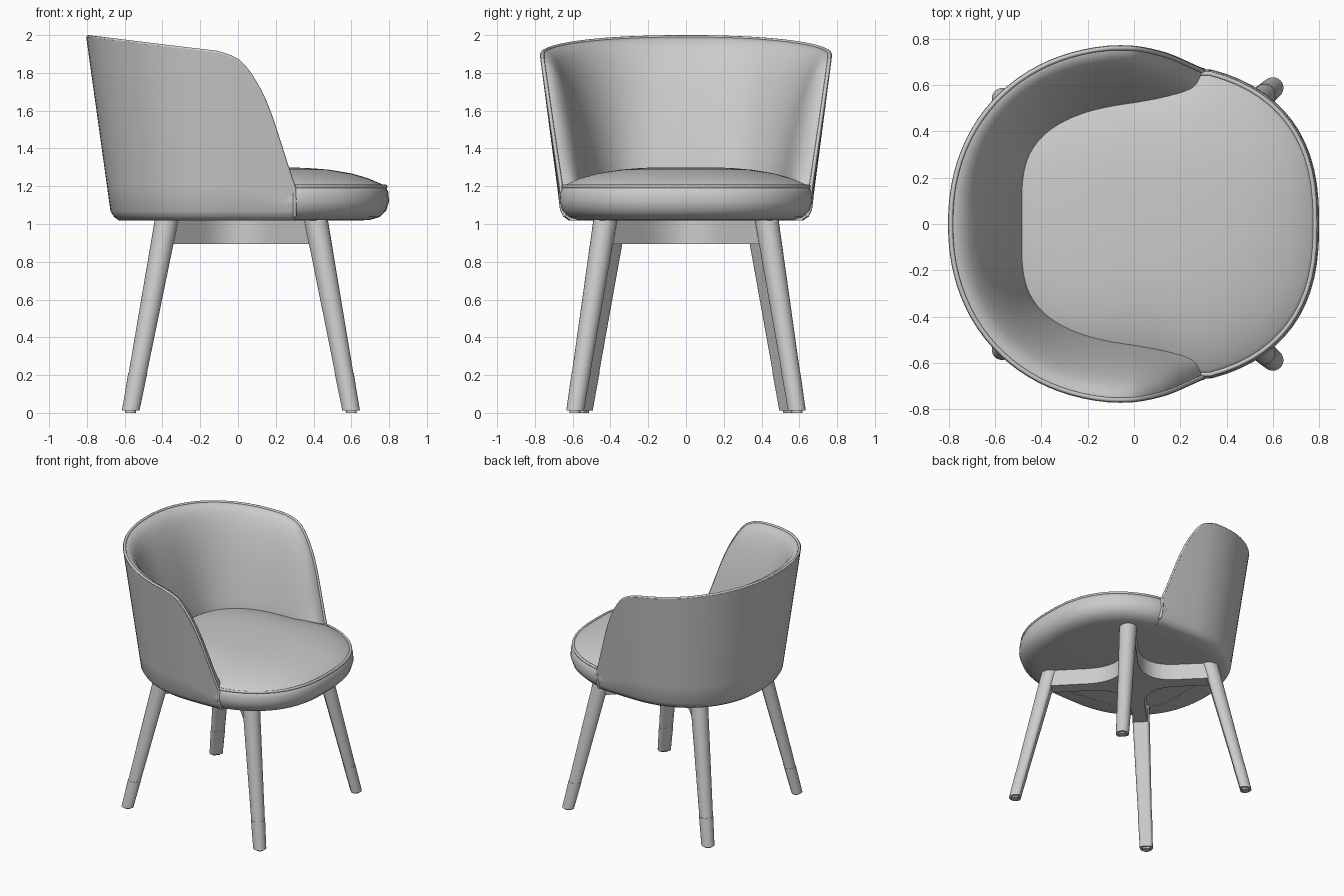
import bpy, bmesh, math
from mathutils import Vector

cube = bpy.data.objects.get("Cube")
if cube:
    bpy.data.objects.remove(cube, do_unlink=True)

grey = bpy.data.materials.new("light_grey")
GREY = (0.6, 0.6, 0.6, 1)
grey.diffuse_color = GREY
grey.use_nodes = True
grey.node_tree.nodes["Principled BSDF"].inputs["Base Color"].default_value = GREY


def make(name, bm, angle=40):
    bmesh.ops.recalc_face_normals(bm, faces=bm.faces)
    mesh = bpy.data.meshes.new(name)
    bm.to_mesh(mesh)
    bm.free()
    mesh.materials.append(grey)
    ob = bpy.data.objects.new(name, mesh)
    bpy.context.collection.objects.link(ob)
    bpy.ops.object.select_all(action="DESELECT")
    ob.select_set(True)
    bpy.context.view_layer.objects.active = ob
    bpy.ops.object.shade_smooth_by_angle(angle=math.radians(angle))
    return ob


def loft(name, loops, angle=40):
    """Skin a row of closed loops and cap both ends."""
    bm = bmesh.new()
    rows = [[bm.verts.new(p) for p in loop] for loop in loops]
    n = len(rows[0])
    for a, b in zip(rows, rows[1:]):
        for i in range(n):
            j = (i + 1) % n
            bm.faces.new((a[i], a[j], b[j], b[i]))
    bm.faces.new(rows[0])
    bm.faces.new(rows[-1])
    return make(name, bm, angle)


def piping(name, points, closed, radius=0.01):
    cu = bpy.data.curves.new(name, "CURVE")
    cu.dimensions = "3D"
    cu.bevel_depth = radius
    cu.bevel_resolution = 2
    cu.use_fill_caps = True
    sp = cu.splines.new("POLY")
    sp.points.add(len(points) - 1)
    for q, p in zip(sp.points, points):
        q.co = (*p, 1)
    sp.use_cyclic_u = closed
    cu.materials.append(grey)
    bpy.context.collection.objects.link(bpy.data.objects.new(name, cu))


def spline(pts, steps):
    """Smooth path through the points."""
    pts = [Vector(p) for p in pts]
    pts = [2 * pts[0] - pts[1]] + pts + [2 * pts[-1] - pts[-2]]
    out = []
    for a, b, c, d in zip(pts, pts[1:], pts[2:], pts[3:]):
        for k in range(steps):
            t = k / steps
            out.append(0.5 * (2 * b + (c - a) * t + (2 * a - 5 * b + 4 * c - d) * t**2
                              + (3 * b - a - 3 * c + d) * t**3))
    return out + [pts[-2]]


def power(v, e):
    return math.copysign(abs(v) ** e, v)


# Backrest shell: front edge and rim of one arm, as x and z
arm = spline([(0.30, 1.19), (0.28, 1.245), (0.255, 1.32), (0.21, 1.46), (0.175, 1.565),
              (0.135, 1.665), (0.09, 1.75), (0.05, 1.81), (0.005, 1.86), (-0.045, 1.89),
              (-0.1, 1.908)], 3)
BASE = 1.018


def rim_z(x):
    return 1.908 + (-0.1 - x) * 0.082 / 0.7


def outer(x, a, z):
    """Outer wall: straight arms in front, rounded half oval behind."""
    k = max(0, (z - 1.03) / 0.97)
    rx, ry = 0.67 + 0.135 * k, 0.66 + 0.128 * k
    tuck = 0.04 * max(0, 1 - (z - BASE) / 0.05) ** 2
    if x > 0:
        return Vector((x, ry - tuck - 0.1 * x * x, z))
    e = 2 / 2.15
    return Vector((-(rx - tuck) * power(math.sin(a), e), (ry - tuck) * power(math.cos(a), e), z))


def inner_foot(x, a):
    """Where the padded inside meets the cushion."""
    if x > 0:
        return Vector((x - 0.02, 0.512 + 0.16 * x + 0.2 * x * x, 1.2))
    fx = -0.475 * power(math.sin(a), 0.78)
    return Vector((fx - 0.02 * math.cos(a), (0.512 + 0.15 * fx) * power(math.cos(a), 0.5), 1.2))


columns = []
for x, z in arm:
    columns.append((x, math.asin(min(1, max(0, -x / 0.79))), z))
start = columns[-1][1]
for i in range(1, 23):
    a = start + (math.pi / 2 - start) * i / 22
    columns.append((-0.8 * math.sin(a), a, rim_z(-0.8 * math.sin(a))))

loops, rim = [], []
for x, a, top in columns:
    loop = [outer(x, a, BASE + h) for h in (0, 0.02, 0.05)]
    loop += [outer(x, a, 1.08 + (top - 1.08) * k / 7) for k in range(1, 8)]
    edge, foot = loop[-1], inner_foot(x, a)
    inward = Vector((foot.x - edge.x, foot.y - edge.y, 0)).normalized()
    lip = edge + inward * 0.025
    rim.append(edge + inward * 0.012)
    for k in range(11):
        t = (k / 10) ** 1.7
        p = lip.lerp(foot, t ** 0.54)
        p.z = top + (min(1.2, top - 0.01) - top) * t
        loop.append(p)
    loop.append(Vector((foot.x, foot.y, BASE)))
    loops.append(loop)


def mirror_y(p):
    return Vector((p.x, -p.y, p.z))


loops += [[mirror_y(p) for p in loop] for loop in reversed(loops[:-1])]
loft("backrest_shell", loops, 50)
rim = [outer(0.30, 0, z) for z in (1.04, 1.08, 1.13)] + rim
piping("backrest_piping", rim + [mirror_y(p) for p in reversed(rim[:-1])], False)


# Seat cushion: stacked outlines
def seat_loop(inset, z, n=72):
    pts = []
    for i in range(n):
        t = math.tau * i / n
        c, s = math.cos(t), math.sin(t)
        e = 2 / 2.5
        rx = 0.8 if c > 0 else 0.6
        x, y = (rx - inset) * power(c, e), (0.7 - inset) * power(s, e)
        if x < 0.3:
            y *= 1 - 0.1 * min(1, (0.3 - x) / 0.2)
        pts.append(Vector((x, y, z)))
    return pts


profile = [(0.16, 1.018), (0.1, 1.022), (0.05, 1.037), (0.015, 1.072), (0, 1.12),
           (0.004, 1.165), (0.015, 1.195), (0.04, 1.212), (0.11, 1.242), (0.2, 1.268),
           (0.32, 1.288), (0.44, 1.297), (0.56, 1.3)]
loft("seat_cushion", [seat_loop(i, z) for i, z in profile], 50)
piping("seat_piping", seat_loop(0.018, 1.198), True)


# Legs: tapered, with a flattened inner side, a foot sleeve and a glide
def leg_loop(foot, top, z, r, n=24):
    c = foot.lerp(top, z / 1.03)
    out = Vector((foot.x, foot.y)).normalized()
    side = Vector((-out.y, out.x))
    pts = []
    for i in range(n):
        t = math.tau * i / n
        d = out * max(math.cos(t), -0.6) * r + side * math.sin(t) * r * 0.95
        pts.append(Vector((c.x + d.x, c.y + d.y, z)))
    return pts


ends = {"front": (Vector((0.6, 0.588, 0)), Vector((0.41, 0.425, 1.03))),
        "back": (Vector((-0.569, 0.542, 0)), Vector((-0.375, 0.375, 1.03)))}
for row, (foot, top) in ends.items():
    for label, s in (("left", 1), ("right", -1)):
        flip = Vector((1, s, 1))
        f, t = foot * flip, top * flip
        name = f"{row}_{label}"
        loft(name + "_leg", [leg_loop(f, t, 0.215, 0.051), leg_loop(f, t, 1.03, 0.066)])
        loft(name + "_foot_sleeve", [leg_loop(f, t, 0.012, 0.049), leg_loop(f, t, 0.215, 0.053)])
        loft(name + "_glide", [leg_loop(f, t, 0, 0.03), leg_loop(f, t, 0.02, 0.03)])

# Cross frame under the seat: four arms joined by concave fillets
tips = [Vector((0.42, 0.435)), Vector((-0.39, 0.39)), Vector((-0.39, -0.39)), Vector((0.42, -0.435))]
outline = []
for a, b in zip(tips, tips[1:] + tips[:1]):
    na = Vector((-a.y, a.x)).normalized() * 0.05
    nb = Vector((b.y, -b.x)).normalized() * 0.05
    p, q = a * 0.6 + na, b * 0.6 + nb
    mid = (na + nb) * 0.7
    outline.append(a + na)
    for k in range(13):
        t = k / 12
        outline.append(p * (1 - t) ** 2 + mid * 2 * t * (1 - t) + q * t * t)
    outline.append(b + nb)
loft("cross_frame", [[Vector((p.x, p.y, z)) for p in outline] for z in (0.895, 1.03)], 30)
